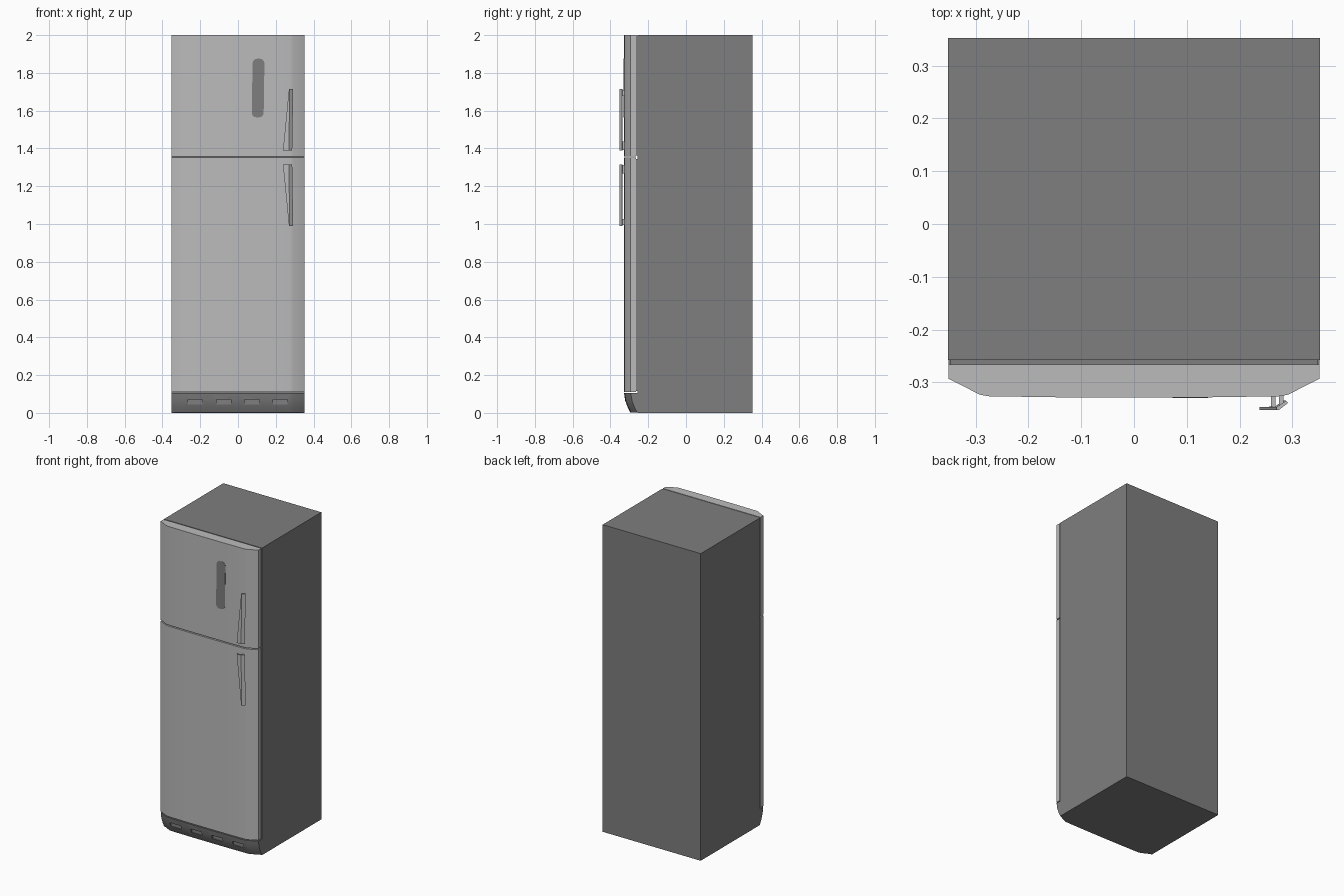
import bpy, bmesh, math

if "Cube" in bpy.data.objects:
    bpy.data.objects.remove(bpy.data.objects["Cube"])


def material(name, v):
    m = bpy.data.materials.new(name)
    m.diffuse_color = (v, v, v, 1)
    m.use_nodes = True
    m.node_tree.nodes["Principled BSDF"].inputs["Base Color"].default_value = m.diffuse_color
    return m


DARK = material("dark grey", 0.21)
LIGHT = material("light grey", 0.50)


def loft(name, rings, mat, smooth=None):
    """Closed solid through rings of equal point count."""
    bm = bmesh.new()
    vs = [[bm.verts.new(p) for p in r] for r in rings]
    n = len(rings[0])
    bm.faces.new(vs[0])
    bm.faces.new(vs[-1])
    for a, b in zip(vs, vs[1:]):
        for i in range(n):
            j = (i + 1) % n
            bm.faces.new((a[i], a[j], b[j], b[i]))
    bmesh.ops.recalc_face_normals(bm, faces=bm.faces)
    me = bpy.data.meshes.new(name)
    bm.to_mesh(me)
    bm.free()
    me.materials.append(mat)
    ob = bpy.data.objects.new(name, me)
    bpy.context.collection.objects.link(ob)
    if smooth:
        bpy.ops.object.select_all(action='DESELECT')
        ob.select_set(True)
        bpy.context.view_layer.objects.active = ob
        bpy.ops.object.shade_smooth_by_angle(angle=math.radians(smooth))
    return ob


def box(name, x0, x1, y0, y1, z0, z1, mat):
    plan = [(x0, y0), (x1, y0), (x1, y1), (x0, y1)]
    return loft(name, [[(x, y, z) for x, y in plan] for z in (z0, z1)], mat)


# Cabinet and door gaskets
box("cabinet", -0.353, 0.353, -0.258, 0.353, 0, 2, DARK)
box("upper_gasket", -0.348, 0.348, -0.268, -0.257, 1.362, 1.997, DARK)
box("lower_gasket", -0.348, 0.348, -0.268, -0.257, 0.115, 1.345, DARK)

# Doors: shallow bowed front with chamfered sides
half = [(0.352, -0.266), (0.352, -0.293), (0.292, -0.3235), (0.275, -0.3265),
        (0.14, -0.3285)]
PLAN = half + [(0, -0.329)] + [(-x, y) for x, y in reversed(half)]


def plan_ring(z, shift=0):
    return [(x, min(y + shift, -0.2575) if y < -0.27 else -0.2575 if shift else y, z)
            for x, y in PLAN]


loft("upper_door", [plan_ring(1.358), plan_ring(2.0)], LIGHT, 35)
loft("lower_door", [plan_ring(0.11), plan_ring(1.351)], LIGHT, 35)

# Kick grille sloping back to the floor, with four vent slots
grille = loft("kick_grille", [plan_ring(0.003, 0.034), plan_ring(0.03, 0.02),
                              plan_ring(0.065, 0.007), plan_ring(0.104, 0.001)],
              DARK, 35)
for i in range(4):
    cx = -0.226 + 0.15 * i
    cut = box("vent_cutter", cx - 0.039, cx + 0.039, -0.4, -0.309, 0.044, 0.07, DARK)
    cut.hide_render = True
    cut.hide_set(True)
    mod = grille.modifiers.new("vent", 'BOOLEAN')
    mod.operation = 'DIFFERENCE'
    mod.solver = 'EXACT'
    mod.object = cut


# Tapered handles, mirrored about the seam between the doors
def section(l, r, z):
    return [(l, -0.353, z), (r - 0.018, -0.353, z), (r, -0.339, z),
            (r - 0.004, -0.335, z), (r - 0.02, -0.346, z), (l, -0.347, z)]


for name, s in (("upper", 1), ("lower", -1)):
    def zz(d):
        return 1.352 + s * d
    loft(name + "_handle", [section(0.238, 0.287, zz(0.036)),
                            section(0.27, 0.292, zz(0.363))], LIGHT)
    box(name + "_handle_wide_post", 0.26, 0.268, -0.348, -0.32,
        *sorted((zz(0.04), zz(0.085))), LIGHT)
    box(name + "_handle_narrow_post", 0.275, 0.283, -0.346, -0.32,
        *sorted((zz(0.325), zz(0.358))), LIGHT)

# Plain dark rounded plate on the upper door, leaning slightly
outline = []
for cx, cz, a0 in ((0.117, 1.852, 0), (0.1, 1.852, 90),
                   (0.096, 1.588, 180), (0.113, 1.588, 270)):
    for k in range(4):
        a = math.radians(a0 + 30 * k)
        outline.append((cx + 0.023 * math.cos(a), cz + 0.023 * math.sin(a)))
loft("door_plate", [[(x, y, z) for x, z in outline] for y in (-0.3302, -0.326)], DARK)
